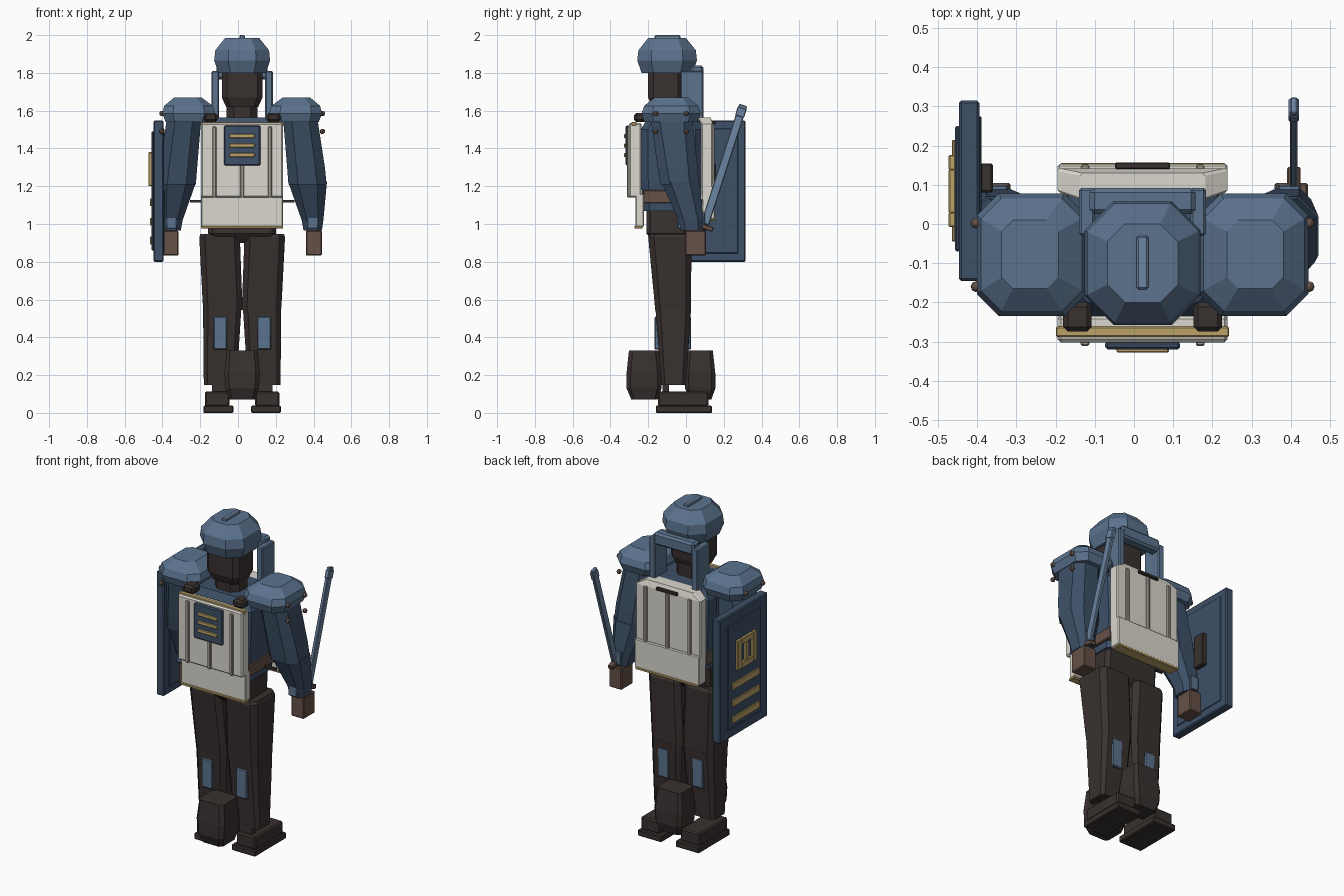
import bpy, bmesh
from mathutils import Vector, Matrix

if "Cube" in bpy.data.objects:
    bpy.data.objects.remove(bpy.data.objects["Cube"], do_unlink=True)

CX = 0.022          # body axis; all x values below are measured from it
SIDES = (("left", 1), ("right", -1))


def material(name, rgb):
    m = bpy.data.materials.new(name)
    m.use_nodes = True
    m.diffuse_color = (*rgb, 1)
    m.node_tree.nodes["Principled BSDF"].inputs["Base Color"].default_value = (*rgb, 1)
    return m


BLUE = material("steel blue", (0.105, 0.17, 0.27))
NAVY = material("dark blue", (0.047, 0.08, 0.135))
PALE = material("pale blue", (0.15, 0.235, 0.36))
CREAM = material("cream", (0.70, 0.68, 0.61))
RIB = material("stone grey", (0.36, 0.34, 0.28))
GOLD = material("dull gold", (0.50, 0.36, 0.14))
DARK = material("charcoal brown", (0.04, 0.031, 0.029))
BROWN = material("leather brown", (0.13, 0.082, 0.062))


def finish(name, bm, mat, bevel=0.0):
    bmesh.ops.recalc_face_normals(bm, faces=bm.faces)
    mesh = bpy.data.meshes.new(name)
    bm.to_mesh(mesh)
    bm.free()
    mesh.materials.append(mat)
    ob = bpy.data.objects.new(name, mesh)
    bpy.context.collection.objects.link(ob)
    ob.location.x = CX
    if bevel:
        mod = ob.modifiers.new("edge bevel", "BEVEL")
        mod.width, mod.segments = bevel, 1
    return ob


def box(name, mat, x, y, z, bevel=0.005, side=1):
    """Box from (low, high) ranges, mirrored across the body when side is -1."""
    bm = bmesh.new()
    size = [r[1] - r[0] for r in (x, y, z)]
    mid = [(r[0] + r[1]) / 2 for r in (x, y, z)]
    mid[0] *= side
    bmesh.ops.create_cube(bm, size=1,
                          matrix=Matrix.Translation(mid) @ Matrix.Diagonal((*size, 1)))
    return finish(name, bm, mat, bevel)


def loft(name, mat, sections, cut=0.25, side=1, bevel=0.0):
    """Stacked chamfered rectangles: (z, x low, x high, y low, y high)."""
    bm = bmesh.new()
    rings = []
    for z, x0, x1, y0, y1 in sections:
        cx, cy, hx, hy = (x0 + x1) / 2 * side, (y0 + y1) / 2, (x1 - x0) / 2, (y1 - y0) / 2
        c = cut * 2 * min(hx, hy)
        pts = [(hx - c, -hy), (hx, c - hy), (hx, hy - c), (hx - c, hy),
               (c - hx, hy), (-hx, hy - c), (-hx, c - hy), (c - hx, -hy)]
        rings.append([bm.verts.new((cx + px, cy + py, z)) for px, py in pts])
    for a, b in zip(rings, rings[1:]):
        for i in range(8):
            j = (i + 1) % 8
            bm.faces.new((a[i], a[j], b[j], b[i]))
    bm.faces.new(rings[0])
    bm.faces.new(rings[-1])
    return finish(name, bm, mat, bevel)


# Helmet, head and neck
loft("helmet", BLUE, [(1.80, -.125, .125, -.235, .035), (1.865, -.148, .148, -.258, .058),
                      (1.92, -.142, .142, -.252, .052), (1.985, -.09, .09, -.2, 0)])
box("helmet_ridge", PALE, (-.015, .015), (-.167, -.03), (1.97, 2.0))
loft("head", DARK, [(1.62, -.085, .085, -.18, -.03), (1.67, -.108, .108, -.2, -.015),
                    (1.81, -.108, .108, -.2, -.015)], cut=0.15)
loft("neck", DARK, [(1.53, -.082, .082, -.17, -.02), (1.64, -.082, .082, -.17, -.02)])
box("collar_bar", BLUE, (-.135, .135), (.025, .092), (1.765, 1.84), 0.012)

# Torso, belt and pelvis
loft("torso", NAVY, [(1.07, -.19, .19, -.225, .05), (1.25, -.2, .2, -.24, .09),
                     (1.5, -.21, .21, -.24, .09), (1.565, -.17, .17, -.2, .06)], cut=0.12)
box("belt", BROWN, (-.205, .205), (-.228, .07), (1.11, 1.18))
box("belt_rod", DARK, (-.277, .277), (-.07, -.055), (1.113, 1.127), 0)
loft("pelvis", DARK, [(.9, -.13, .13, -.17, -.02), (.95, -.18, .18, -.21, .01),
                      (1.08, -.18, .18, -.21, .02)], cut=0.1)

# Vest: front and back plates with ribs and trims
box("front_plate", CREAM, (-.217, .217), (-.302, -.235), (1.14, 1.535), 0.008)
box("front_lower_plate", CREAM, (-.217, .217), (-.268, -.222), (.985, 1.16))
box("front_top_trim", GOLD, (-.221, .221), (-.288, -.262), (1.522, 1.541), 0.003)
box("front_bottom_trim", GOLD, (-.217, .217), (-.273, -.23), (.976, .99), 0.002)
loft("back_plate", CREAM, [(1.13, -.217, .217, .08, .142), (1.53, -.217, .217, .08, .142),
                           (1.565, -.16, .16, .06, .13)], cut=0.1)
box("back_lower_plate", CREAM, (-.217, .217), (.085, .153), (1.025, 1.2))
box("back_bottom_trim", GOLD, (-.21, .21), (.09, .156), (1.016, 1.03), 0.002)
box("back_top_clip", DARK, (-.07, .07), (.14, .157), (1.53, 1.548), 0.003)
for i, x in enumerate((-.147, 0, .147)):
    box(f"front_rib_{i}", RIB, (x - .011, x + .011), (-.312, -.295), (1.14, 1.515), 0.004)
    box(f"back_rib_{i}", RIB, (x - .011, x + .011), (.135, .152), (1.19, 1.53), 0.004)

# Chest badge
box("badge", NAVY, (-.096, .096), (-.32, -.3), (1.31, 1.522), 0.006)
for i, z in enumerate((1.465, 1.415, 1.365)):
    box(f"badge_stripe_{i}", GOLD, (-.067, .067), (-.328, -.318), (z - .011, z + .011), 0.003)

for label, s in SIDES:
    # Collar posts and vest clips
    box(f"{label}_collar_post", BLUE, (.122, .162), (-.03, .092), (1.54, 1.81), 0.006, s)
    box(f"{label}_vest_clip", DARK, (.13, .203), (-.275, -.2), (1.54, 1.588), 0.012, s)

    # Shoulder guard with studs
    loft(f"{label}_shoulder_guard", BLUE,
         [(1.54, .165, .405, -.22, .06), (1.585, .143, .423, -.235, .078),
          (1.625, .155, .413, -.222, .065), (1.67, .215, .36, -.165, .01)], cut=0.2, side=s)
    for y in (-.16, .002):
        for z in (1.585, 1.49):
            bm = bmesh.new()
            bmesh.ops.create_uvsphere(bm, u_segments=8, v_segments=6, radius=.014,
                                      matrix=Matrix.Translation((.425 * s, y, z)))
            finish(f"{label}_stud", bm, BROWN)

    # Arm and hand
    loft(f"{label}_upper_arm", NAVY, [(1.21, .245, .447, -.135, .068),
                                      (1.3, .238, .438, -.15, .062),
                                      (1.58, .215, .395, -.19, .03)], side=s)
    loft(f"{label}_forearm", NAVY, [(.965, .325, .422, -.028, .088),
                                    (1.02, .315, .43, -.04, .092),
                                    (1.225, .243, .449, -.132, .07)], side=s)
    box(f"{label}_wrist_guard", BLUE, (.345, .402), (-.045, .1), (.975, 1.06), 0.004, s)
    box(f"{label}_hand", BROWN, (.337, .422), (-.005, .105), (.833, .965), 0.005, s)

    # Leg, knee guard and shoe
    loft(f"{label}_thigh", DARK, [(.545, .0, .206, -.163, .026), (.6, .0, .21, -.168, .026),
                                  (.93, .012, .227, -.2, .03), (.948, .02, .22, -.19, .02)],
         cut=0.14, side=s)
    loft(f"{label}_shin", DARK, [(.148, .03, .203, -.13, 0), (.555, .004, .207, -.162, .027)],
         cut=0.14, side=s)
    box(f"{label}_knee_guard", BLUE, (.08, .152), (-.166, .026), (.335, .51), 0.005, s)
    box(f"{label}_shoe_sole", DARK, (.047, .205), (-.16, .138), (0, .038), 0.005, s)
    box(f"{label}_shoe", DARK, (.068, .198), (-.148, .12), (.035, .112), 0.008, s)
    box(f"{label}_ankle", DARK, (.075, .16), (-.125, -.09), (.1, .16), 0, s)

# Padded guards before and behind the shins
for label, y0, y1 in (("front", -.315, -.13), ("back", -.005, .155)):
    loft(f"{label}_shin_pad", DARK,
         [(.072, -.07, .07, y0 + .025, y1 - .02), (.13, -.088, .088, y0, y1),
          (.21, -.094, .094, y0, y1), (.33, -.082, .082, y0 + .013, y1 - .013)], cut=0.12)

# Shield on the right arm
box("shield", NAVY, (-.469, -.417), (-.145, .315), (.8, 1.548), 0.006)
box("shield_outer_panel", NAVY, (-.479, -.467), (-.07, .25), (.86, 1.49), 0.004)
box("shield_inner_panel", NAVY, (-.418, -.411), (-.1, .275), (.845, 1.505), 0.003)
box("shield_grip", DARK, (-.415, -.382), (.08, .155), (1.12, 1.32))
for i, z in enumerate((1.115, 1.012, .912)):
    box(f"shield_stripe_{i}", GOLD, (-.487, -.477), (-.045, .215), (z - .021, z + .021), 0.003)
for i, (y, z) in enumerate((((-.008, .03), (1.2, 1.38)), ((.138, .176), (1.2, 1.38)),
                            ((.028, .14), (1.2, 1.236)), ((.028, .14), (1.344, 1.38)),
                            ((.07, .098), (1.235, 1.345)))):
    box(f"shield_emblem_bar_{i}", GOLD, (-.495, -.477), y, z, 0.003)

# Baton in the left hand
low, high = Vector((.386, .1, 1.0)), Vector((.386, .303, 1.63))
tilt = (high - low).to_track_quat("Z", "X").to_matrix().to_4x4()
span = (high - low).length
lean = Matrix.Rotation(-(high - low).angle(Vector((0, 0, 1))), 4, "X")
for name, mat, size, along in (("baton", PALE, (.02, .044, span), span / 2),
                               ("baton_tip", PALE, (.026, .05, .05), span - .04),
                               ("baton_guard", BROWN, (.034, .1, .026), -.015),
                               ("baton_handle", DARK, (.024, .03, .16), -.09)):
    bm = bmesh.new()
    place = Matrix.Translation(low) @ lean @ Matrix.Translation((0, 0, along))
    bmesh.ops.create_cube(bm, size=1, matrix=place @ Matrix.Diagonal((*size, 1)))
    finish(name, bm, mat, 0.004)
